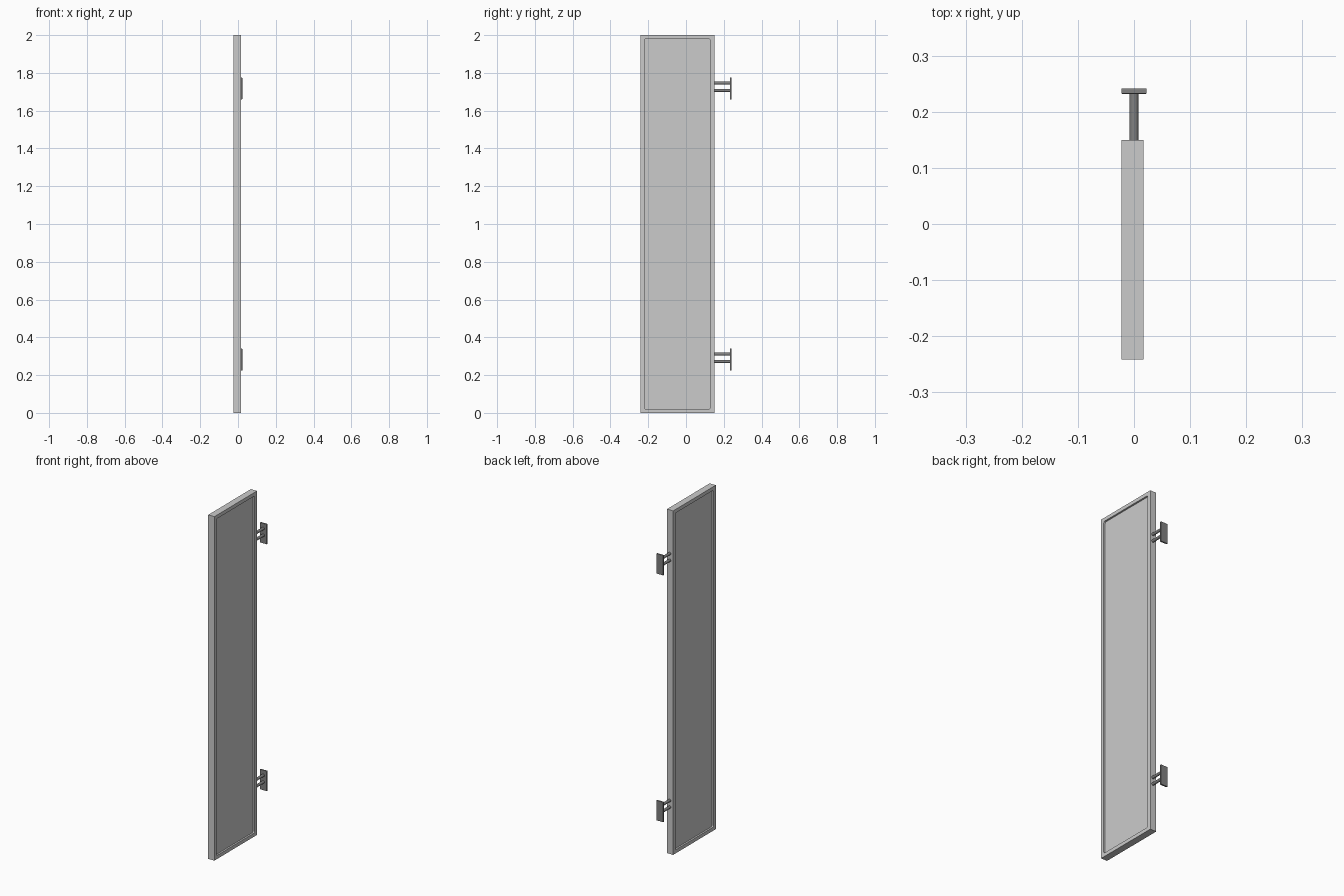
import bpy, bmesh, math
from mathutils import Vector

if "Cube" in bpy.data.objects:
    bpy.data.objects.remove(bpy.data.objects["Cube"], do_unlink=True)


def material(name, grey):
    mat = bpy.data.materials.new(name)
    mat.use_nodes = True
    colour = (grey, grey, grey, 1)
    mat.diffuse_color = colour
    mat.node_tree.nodes["Principled BSDF"].inputs["Base Color"].default_value = colour
    return mat


light_grey = material("light grey", 0.6)
dark_grey = material("dark grey", 0.22)


def box_mesh(low, high):
    low, high = Vector(low), Vector(high)
    bm = bmesh.new()
    bmesh.ops.create_cube(bm, size=1)
    bmesh.ops.scale(bm, vec=high - low, verts=bm.verts)
    bmesh.ops.translate(bm, vec=(low + high) / 2, verts=bm.verts)
    return bm


def finish(bm, name, mat):
    mesh = bpy.data.meshes.new(name)
    bm.normal_update()
    bm.to_mesh(mesh)
    bm.free()
    mesh.materials.append(mat)
    obj = bpy.data.objects.new(name, mesh)
    bpy.context.collection.objects.link(obj)
    return obj


# Door panel: a slab with a shallow round-cornered recess on both broad sides
RIM, DEPTH = 0.021, 0.01
bm = box_mesh((-0.0225, -0.2415, 0), (0.017, 0.15, 2))
bm.normal_update()
broad = [f for f in bm.faces if abs(f.normal.x) > 0.9]
bmesh.ops.inset_individual(bm, faces=broad, thickness=RIM, use_even_offset=True)
bmesh.ops.inset_individual(bm, faces=broad, thickness=0, depth=-DEPTH)
corners = [e for e in bm.edges
           if abs(e.verts[0].co.x - e.verts[1].co.x) > DEPTH * 0.9
           and e.calc_length() < DEPTH * 1.1]
bmesh.ops.bevel(bm, geom=corners, offset=0.008, segments=3, profile=0.5,
                affect='EDGES')
finish(bm, "door_panel", light_grey)


# Wall brackets: a mounting plate joined to the panel by two round rods
def bracket(prefix, z):
    bm = box_mesh((-0.0225, 0.232, z - 0.058), (0.0225, 0.2415, z + 0.058))
    bmesh.ops.bevel(bm, geom=list(bm.edges), offset=0.0015, segments=2,
                    profile=0.5, affect='EDGES')
    finish(bm, prefix + "_plate", dark_grey)

    for label, rod_z in (("upper", z + 0.029), ("lower", z - 0.01)):
        bpy.ops.mesh.primitive_cylinder_add(
            vertices=24, radius=0.008, depth=0.09,
            location=(0, 0.191, rod_z), rotation=(math.pi / 2, 0, 0))
        rod = bpy.context.object
        rod.name = f"{prefix}_{label}_rod"
        rod.data.materials.append(dark_grey)
        bpy.ops.object.shade_smooth_by_angle()


bracket("top_bracket", 1.717)
bracket("bottom_bracket", 0.282)
